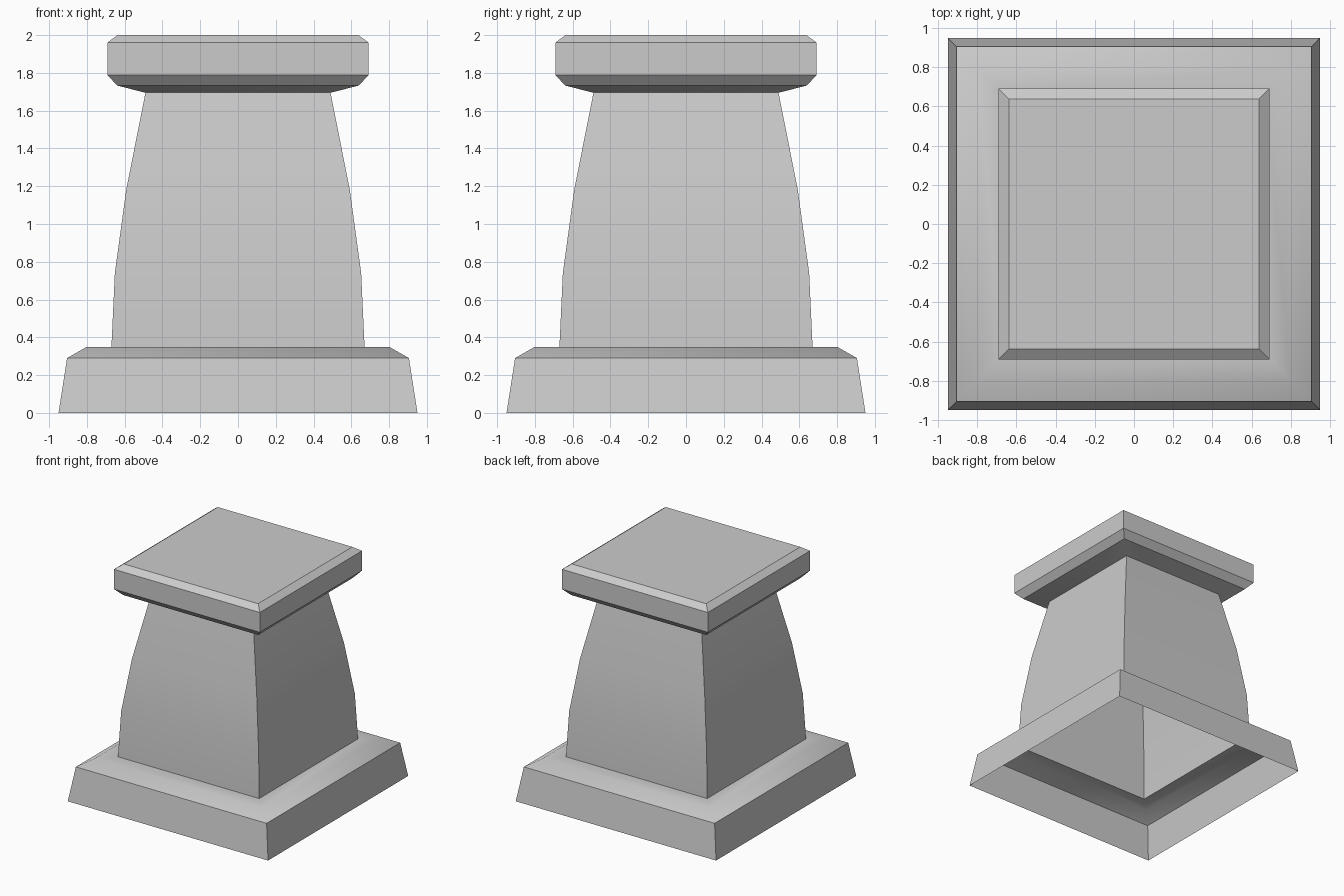
import bpy, bmesh, math

if "Cube" in bpy.data.objects:
    bpy.data.objects.remove(bpy.data.objects["Cube"])

stone = bpy.data.materials.new("grey stone")
stone.use_nodes = True
GREY = (0.6, 0.6, 0.6, 1.0)
stone.diffuse_color = GREY
stone.node_tree.nodes["Principled BSDF"].inputs["Base Color"].default_value = GREY

CORNERS = ((-1, -1), (1, -1), (1, 1), (-1, 1))


def square_shell(name, profile, close_top=False, soft_above=None):
    """Square rings at each (half width, height), joined by quads, open underneath."""
    bm = bmesh.new()
    rings = [[bm.verts.new((sx * r, sy * r, z)) for sx, sy in CORNERS]
             for r, z in profile]
    for low, high in zip(rings, rings[1:]):
        for i in range(4):
            j = (i + 1) % 4
            bm.faces.new((low[i], low[j], high[j], high[i]))
    if close_top:
        bm.faces.new(rings[-1])
    bm.normal_update()
    for face in bm.faces:
        face.smooth = True
    # Crisp edges by angle, with soft mitres on the sloping ledge
    for edge in bm.edges:
        soft = soft_above is not None and min(v.co.z for v in edge.verts) > soft_above
        angle = edge.calc_face_angle(0)
        edge.smooth = angle < math.radians(32)
        if soft and angle < math.radians(45):
            edge.smooth = True
        # the outer rim of the ledge stays crisp
        if all(abs(v.co.z - profile[1][1]) < 0.001 for v in edge.verts) and soft:
            edge.smooth = False
    mesh = bpy.data.meshes.new(name)
    bm.to_mesh(mesh)
    bm.free()
    mesh.materials.append(stone)
    obj = bpy.data.objects.new(name, mesh)
    bpy.context.collection.objects.link(obj)
    return obj


# Plinth with sloping ledge
square_shell("base", [(0.95, 0), (0.905, 0.29), (0.80, 0.35), (0.67, 0.35)],
             soft_above=0.2)

# Curved tapering shaft
square_shell("shaft", [(0.67, 0.35), (0.652, 0.74), (0.592, 1.18), (0.49, 1.695)])

# Chamfered cap slab
square_shell("cap", [(0.49, 1.695), (0.64, 1.733), (0.692, 1.79),
                     (0.692, 1.96), (0.638, 2.0)], close_top=True)
